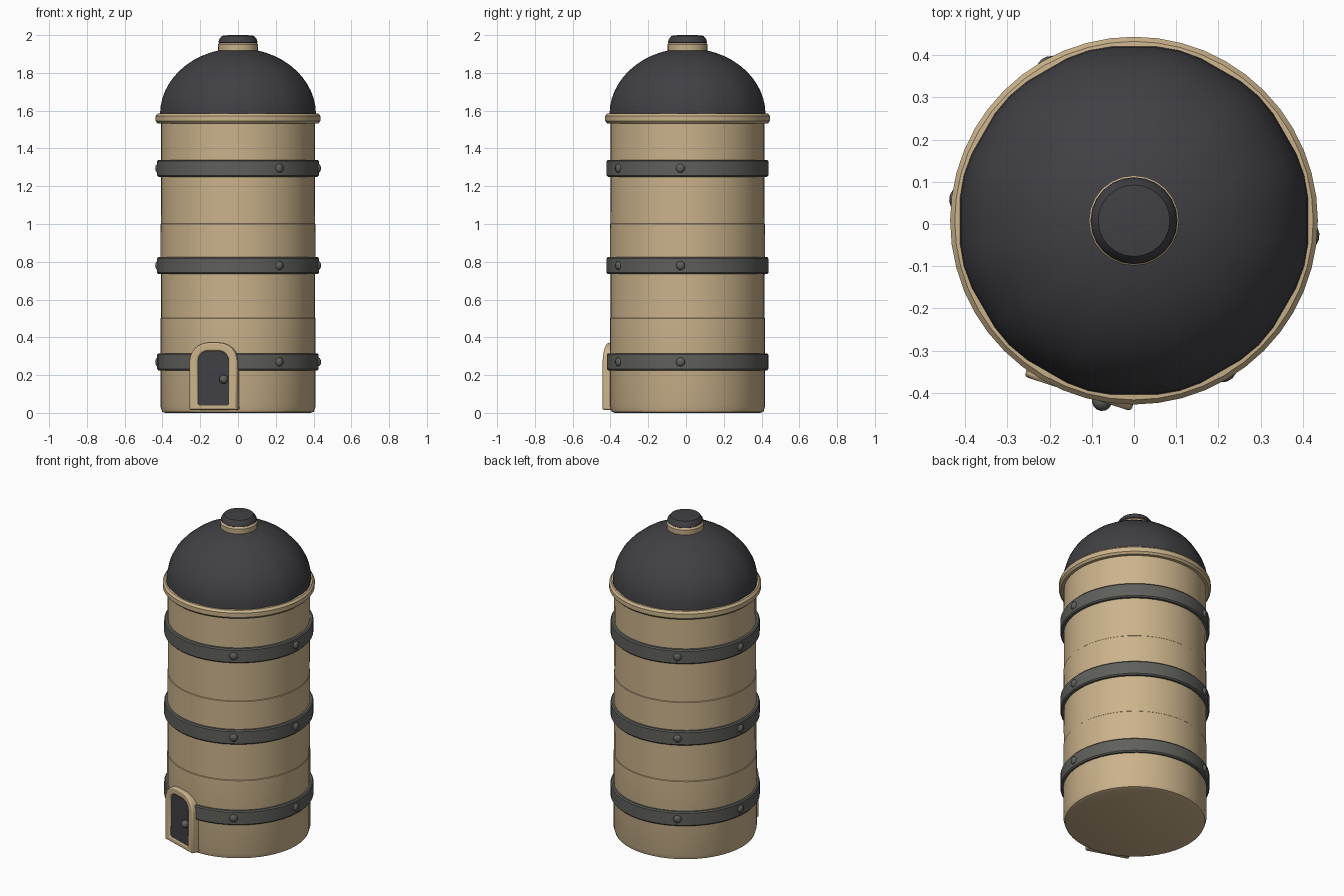
import bpy, bmesh
from math import sin, cos, pi, radians, degrees
from mathutils import Matrix

if "Cube" in bpy.data.objects:
    bpy.data.objects.remove(bpy.data.objects["Cube"], do_unlink=True)

CY = 0.008                     # axis offset of the tower
DOOR = radians(-108)           # direction the door faces


def material(name, rgb):
    m = bpy.data.materials.new(name)
    m.use_nodes = True
    m.diffuse_color = (*rgb, 1)
    m.node_tree.nodes["Principled BSDF"].inputs["Base Color"].default_value = (*rgb, 1)
    return m


TAN = material("tan_plaster", (0.60, 0.45, 0.26))
SLATE = material("dark_slate", (0.052, 0.050, 0.057))
IRON = material("grey_iron", (0.115, 0.115, 0.105))


def finish(name, bm, mat, bevel=0, angle=35):
    bmesh.ops.recalc_face_normals(bm, faces=bm.faces)
    mesh = bpy.data.meshes.new(name)
    bm.to_mesh(mesh)
    bm.free()
    mesh.materials.append(mat)
    ob = bpy.data.objects.new(name, mesh)
    bpy.context.collection.objects.link(ob)
    if bevel:
        mod = ob.modifiers.new("soft_edges", "BEVEL")
        mod.width, mod.segments = bevel, 2
    bpy.ops.object.select_all(action="DESELECT")
    ob.select_set(True)
    bpy.context.view_layer.objects.active = ob
    bpy.ops.object.shade_smooth_by_angle(angle=radians(angle))
    return ob


def lathe(name, profile, mat, closed=False, start=0, sweep=2 * pi, sides=48, gores=0):
    """Turn (radius, z) points round the tower axis; gores puff out panels."""
    bm = bmesh.new()
    full = sweep > 2 * pi - 0.01
    rows = []
    for i in range(sides if full else sides + 1):
        a = start + sweep * i / sides
        puff = 1 + 0.012 * abs(sin(a * gores / 2)) if gores else 1
        rows.append([bm.verts.new((r * puff * cos(a), CY + r * puff * sin(a), z))
                     for r, z in profile])
    n = len(profile)
    for i in range(sides):
        p, q = rows[i], rows[(i + 1) % len(rows)]
        for j in range(n if closed else n - 1):
            k = (j + 1) % n
            face = bm.faces.new((p[j], q[j], q[k], p[k]))
            # crisp seams between panels
            if gores and i % (sides // gores) == 0:
                bm.edges.get((p[j], p[k])).smooth = False
    if closed and not full:
        bm.faces.new(rows[0])
        bm.faces.new(rows[-1])
    if not closed:
        bm.faces.new([row[0] for row in rows])
        bm.faces.new([row[-1] for row in rows])
    return finish(name, bm, mat)


# Tower wall in three slightly stepped courses with a rounded foot
lathe("tower_wall", [(0.385, 0.008), (0.402, 0.014), (0.411, 0.035), (0.411, 0.5),
                     (0.408, 0.503), (0.410, 1.0), (0.407, 1.003), (0.409, 1.56)], TAN)

# Rounded eave ring
lathe("eave_ring", [(0.39, 1.53), (0.425, 1.533), (0.436, 1.545), (0.436, 1.572),
                    (0.425, 1.585), (0.39, 1.588)], TAN, closed=True)

# Panelled dome
dome = [(0.413 * cos(t), 1.58 + 0.35 * sin(t))
        for t in [radians(83) * i / 12 for i in range(13)]]
lathe("dome_roof", dome, SLATE, gores=12)

# Finial: collar and cap
lathe("cap_collar", [(0.105, 1.91), (0.107, 1.95), (0.098, 1.96)], TAN, sides=24)
lathe("roof_cap", [(0.088, 1.95), (0.103, 1.962), (0.101, 1.975), (0.085, 1.996),
                   (0.05, 2.0)], SLATE, sides=24)

# Iron hoops; the lowest stops at the door frame
gap = radians(15)
for label, z in (("lower", 0.27), ("middle", 0.78), ("upper", 1.295)):
    section = [(0.40, z - 0.045), (0.422, z - 0.045), (0.428, z - 0.038),
               (0.428, z + 0.038), (0.422, z + 0.045), (0.40, z + 0.045)]
    low = label == "lower"
    lathe(label + "_hoop", section, IRON, closed=True,
          start=DOOR + gap if low else 0, sweep=2 * pi - 2 * gap if low else 2 * pi)
    # Rivets on the hoop
    for n, deg in enumerate((-5, -59, 119, 173)):
        a = radians(deg)
        bm = bmesh.new()
        bmesh.ops.create_uvsphere(bm, u_segments=10, v_segments=6, radius=0.024)
        bmesh.ops.scale(bm, vec=(0.6, 1, 1), verts=bm.verts)
        bmesh.ops.transform(bm, verts=bm.verts, matrix=Matrix.Translation((0, CY, z))
                            @ Matrix.Rotation(a, 4, "Z") @ Matrix.Translation((0.427, 0, 0)))
        finish(f"{label}_rivet_{n + 1}", bm, IRON, angle=60)


# Door parts: x points outward, y runs across the door
def place(ob):
    ob.matrix_world = Matrix.Translation((0, CY, 0)) @ Matrix.Rotation(DOOR, 4, "Z")


def arch(w, bottom, top, r):
    """Outline with a flat foot and rounded upper corners."""
    pts = [(-w, bottom), (w, bottom)]
    for side, first in ((1, 0), (-1, 90)):
        for i in range(7):
            t = radians(first + 15 * i)
            pts.append((side * (w - r) + r * cos(t), top - r + r * sin(t)))
    return pts


outer = arch(0.133, 0.016, 0.372, 0.105)
inner = arch(0.086, 0.042, 0.328, 0.055)

# Door frame
bm = bmesh.new()
loops = [[bm.verts.new((x, y, z)) for y, z in line]
         for x, line in ((0.37, outer), (0.432, outer), (0.432, inner), (0.37, inner))]
for i in range(4):
    a, b = loops[i], loops[(i + 1) % 4]
    for j in range(len(outer)):
        k = (j + 1) % len(outer)
        bm.faces.new((a[j], a[k], b[k], b[j]))
place(finish("door_frame", bm, TAN, bevel=0.008))

# Door leaf
bm = bmesh.new()
leaf = bm.faces.new([bm.verts.new((0.419, y, z)) for y, z in arch(0.092, 0.036, 0.334, 0.06)])
bmesh.ops.solidify(bm, geom=[leaf], thickness=0.008)
place(finish("door_leaf", bm, SLATE))

# Door knob
bm = bmesh.new()
bmesh.ops.create_uvsphere(bm, u_segments=14, v_segments=8, radius=0.024)
bmesh.ops.translate(bm, vec=(0.43, 0.06, 0.178), verts=bm.verts)
place(finish("door_knob", bm, IRON, angle=60))

# Stand the tower on the ground
bpy.context.view_layer.update()
bpy.data.objects["tower_wall"].data.vertices[0].select = False
for v in bpy.data.objects["tower_wall"].data.vertices:
    if v.co.z < 0.02:
        v.co.z -= 0.008
